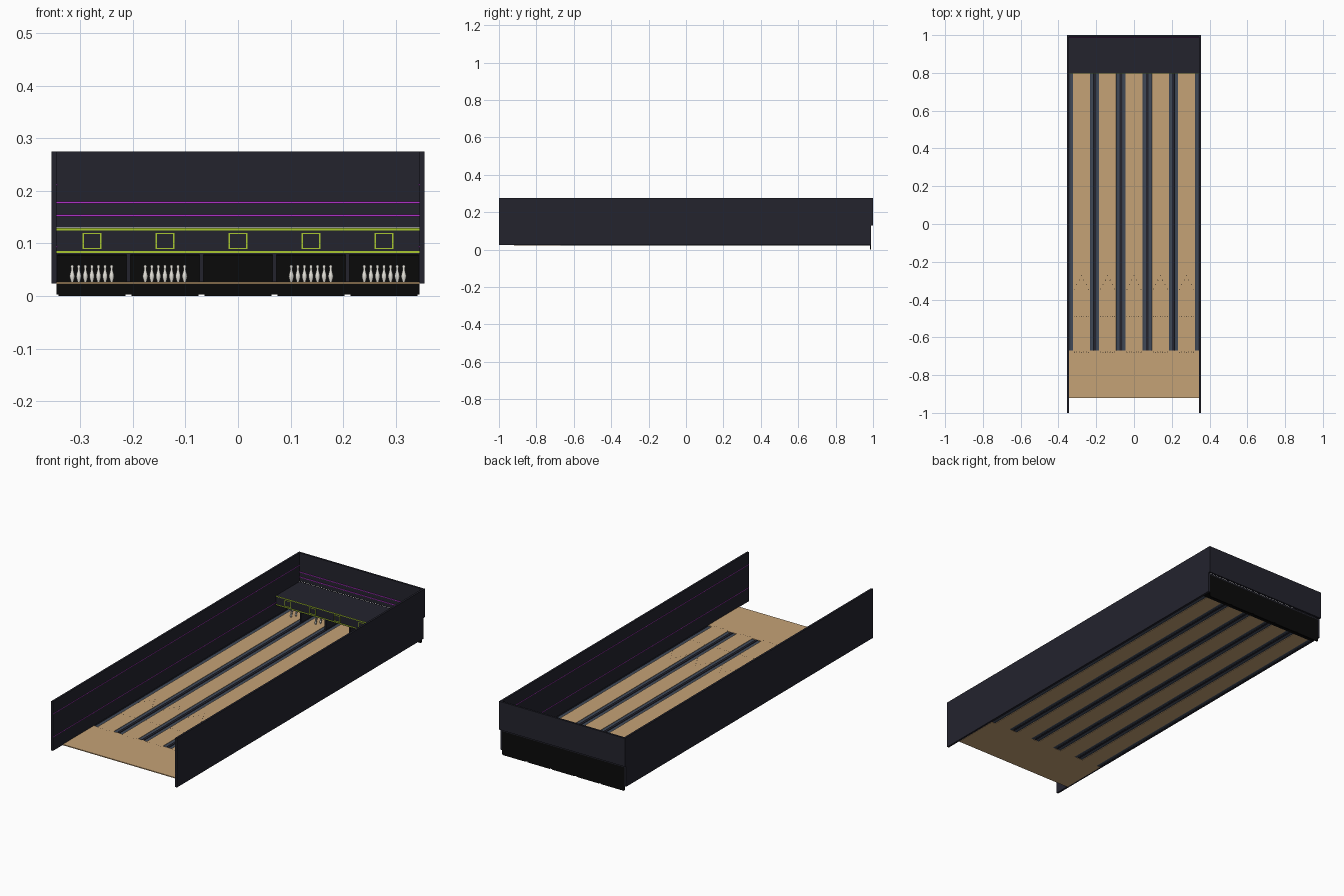
import bpy, bmesh, math

cube = bpy.data.objects.get("Cube")
if cube:
    bpy.data.objects.remove(cube, do_unlink=True)


def material(name, r, g, b):
    m = bpy.data.materials.new(name)
    m.diffuse_color = (r, g, b, 1)
    m.use_nodes = True
    m.node_tree.nodes["Principled BSDF"].inputs["Base Color"].default_value = (r, g, b, 1)
    return m


NAVY = material("dark navy", 0.017, 0.017, 0.027)
BLACK = material("black", 0.003, 0.003, 0.003)
WOOD = material("maple wood", 0.56, 0.36, 0.18)
SLATE = material("slate gutter", 0.05, 0.065, 0.095)
GREEN = material("lime trim", 0.40, 0.58, 0.03)
MAGENTA = material("magenta trim", 0.45, 0.03, 0.60)
WHITE = material("pin white", 0.78, 0.76, 0.70)


def finish(name, bm, mat):
    bmesh.ops.recalc_face_normals(bm, faces=bm.faces)
    mesh = bpy.data.meshes.new(name)
    bm.to_mesh(mesh)
    bm.free()
    mesh.materials.append(mat)
    ob = bpy.data.objects.new(name, mesh)
    bpy.context.collection.objects.link(ob)
    return ob


def boxes(name, mat, spans):
    """One object made of boxes given as (x0, x1, y0, y1, z0, z1)."""
    bm = bmesh.new()
    for x0, x1, y0, y1, z0, z1 in spans:
        verts = bmesh.ops.create_cube(bm, size=1)["verts"]
        bmesh.ops.scale(bm, vec=(x1 - x0, y1 - y0, z1 - z0), verts=verts)
        bmesh.ops.translate(bm, vec=((x0 + x1) / 2, (y0 + y1) / 2, (z0 + z1) / 2), verts=verts)
    return finish(name, bm, mat)


PITCH = 0.139
HALF = 0.345            # inner half width of the hall
WALL = 0.355
LANE = 0.045            # half width of a lane
TOP, BOTTOM = 0.027, 0.0225
FOUL, MASK, PIT = -0.67, 0.80, 0.985
centres = [i * PITCH for i in range(-2, 3)]
dividers = [(i - 0.5) * PITCH for i in range(-2, 4)]

# Walls
boxes("left_wall", NAVY, [(HALF, WALL, -1, 0.99, 0.024, 0.275)])
boxes("right_wall", NAVY, [(-WALL, -HALF, -1, 0.99, 0.024, 0.275)])
boxes("back_wall", NAVY, [(-WALL, WALL, 0.99, 1, 0.13, 0.275)])

# Magenta light strips on the inner walls
boxes("back_wall_strips", MAGENTA,
      [(-HALF, HALF, 0.987, 0.991, z - 0.0017, z + 0.0017) for z in (0.153, 0.178)])
for side, s in (("left", 1), ("right", -1)):
    a, b = sorted((s * (HALF - 0.001), s * (HALF + 0.001)))
    boxes(side + "_wall_strips", MAGENTA,
          [(a, b, -1, 0.988, z - 0.0013, z + 0.0013) for z in (0.094, 0.212)])

# Approach and lanes
boxes("approach", WOOD, [(-HALF, HALF, -0.92, FOUL, BOTTOM, TOP)])
boxes("lanes", WOOD, [(c - LANE, c + LANE, FOUL, 0.94, BOTTOM, TOP) for c in centres])

# Gutters: a shallow rounded channel on both sides of every lane
bm = bmesh.new()
GUT = 0.0185
for c in centres:
    for s in (-1, 1):
        mid = c + s * (LANE + GUT / 2)
        rows = []
        for y in (FOUL, 0.94):
            arc = [math.pi * k / 6 for k in range(7)]
            rows.append([bm.verts.new((mid - GUT / 2 * math.cos(t), y,
                                       TOP - 0.001 - 0.0035 * math.sin(t))) for t in arc])
        for k in range(6):
            bm.faces.new((rows[0][k], rows[0][k + 1], rows[1][k + 1], rows[1][k]))
finish("gutters", bm, SLATE)
boxes("gutter_dividers", NAVY,
      [(d - 0.0065, d + 0.0065, FOUL, 0.94, 0.0242, TOP + 0.0005) for d in dividers])

# Lane markings: foul row, dot row and a chevron of arrows
bm = bmesh.new()


def mark(x, y, size):
    verts = [bm.verts.new((x + dx * size, y + dy * size, TOP + 0.0006))
             for dx, dy in ((-1, -1), (1, -1), (0, 1.4))]
    bm.faces.new(verts)


for c in centres:
    for k in range(-3, 4):
        x = c + k * 0.0125
        mark(x, -0.345 + (3 - abs(k)) * 0.024, 0.0028)
        mark(x, -0.49, 0.002)
        mark(x, -0.677, 0.002)
finish("lane_markings", bm, BLACK)

# Masking unit above the pins
boxes("masking_panel", NAVY, [(-HALF, HALF, MASK, MASK + 0.01, 0.079, 0.129)])
boxes("masking_roof", NAVY, [(-HALF, HALF, MASK + 0.01, 0.99, 0.121, 0.129)])
F = MASK - 0.002
trim = [(-HALF, HALF, F, MASK + 0.001, z - 0.002, z + 0.002) for z in (0.084, 0.127)]
for c in centres:
    x0, x1, z0, z1, t = c - 0.018, c + 0.018, 0.089, 0.120, 0.0025
    trim += [(x0, x1, F, MASK + 0.001, z0, z0 + t), (x0, x1, F, MASK + 0.001, z1 - t, z1),
             (x0, x0 + t, F, MASK + 0.001, z0 + t, z1 - t),
             (x1 - t, x1, F, MASK + 0.001, z0 + t, z1 - t)]
boxes("masking_trim", GREEN, trim)

# Pin decks: side partitions, ceiling, pit floor and back plates
boxes("pit_partitions", NAVY,
      [(max(d - 0.004, -HALF), min(d + 0.004, HALF), MASK + 0.002, PIT, TOP, 0.079)
       for d in dividers])
boxes("pit_ceiling", BLACK, [(-HALF, HALF, MASK + 0.01, PIT, 0.077, 0.080)])
boxes("pit_floor", BLACK, [(-HALF, HALF, 0.94, PIT, BOTTOM, 0.025)])
boxes("pit_back_plate", BLACK, [(-HALF, HALF, PIT, 0.99, 0.003, 0.129)])
boxes("pit_back_feet", BLACK, [(c - 0.0635, c + 0.0635, PIT, 0.99, 0, 0.003) for c in centres])

# Pins: lathed profile, ten in a triangle on every lane but the middle one
PROFILE = [(0.0025, 0), (0.0050, 0.009), (0.0048, 0.013), (0.0024, 0.022),
           (0.0023, 0.025), (0.0033, 0.029), (0.0022, 0.032)]
SIDES = 10
bm = bmesh.new()
for c in centres:
    if abs(c) < 0.01:
        continue
    for row in range(4):
        for k in range(row + 1):
            px, py = c + (k - row / 2) * 0.025, 0.825 + row * 0.0217
            rings = [[bm.verts.new((px + r * math.cos(math.tau * n / SIDES),
                                    py + r * math.sin(math.tau * n / SIDES), TOP + z))
                      for n in range(SIDES)] for r, z in PROFILE]
            for lo, hi in zip(rings, rings[1:]):
                for n in range(SIDES):
                    m = (n + 1) % SIDES
                    bm.faces.new((lo[n], lo[m], hi[m], hi[n]))
            bm.faces.new(rings[0][::-1])
            bm.faces.new(rings[-1])
pins = finish("pins", bm, WHITE)
bpy.ops.object.select_all(action="DESELECT")
pins.select_set(True)
bpy.context.view_layer.objects.active = pins
bpy.ops.object.shade_smooth_by_angle(angle=math.radians(40))
